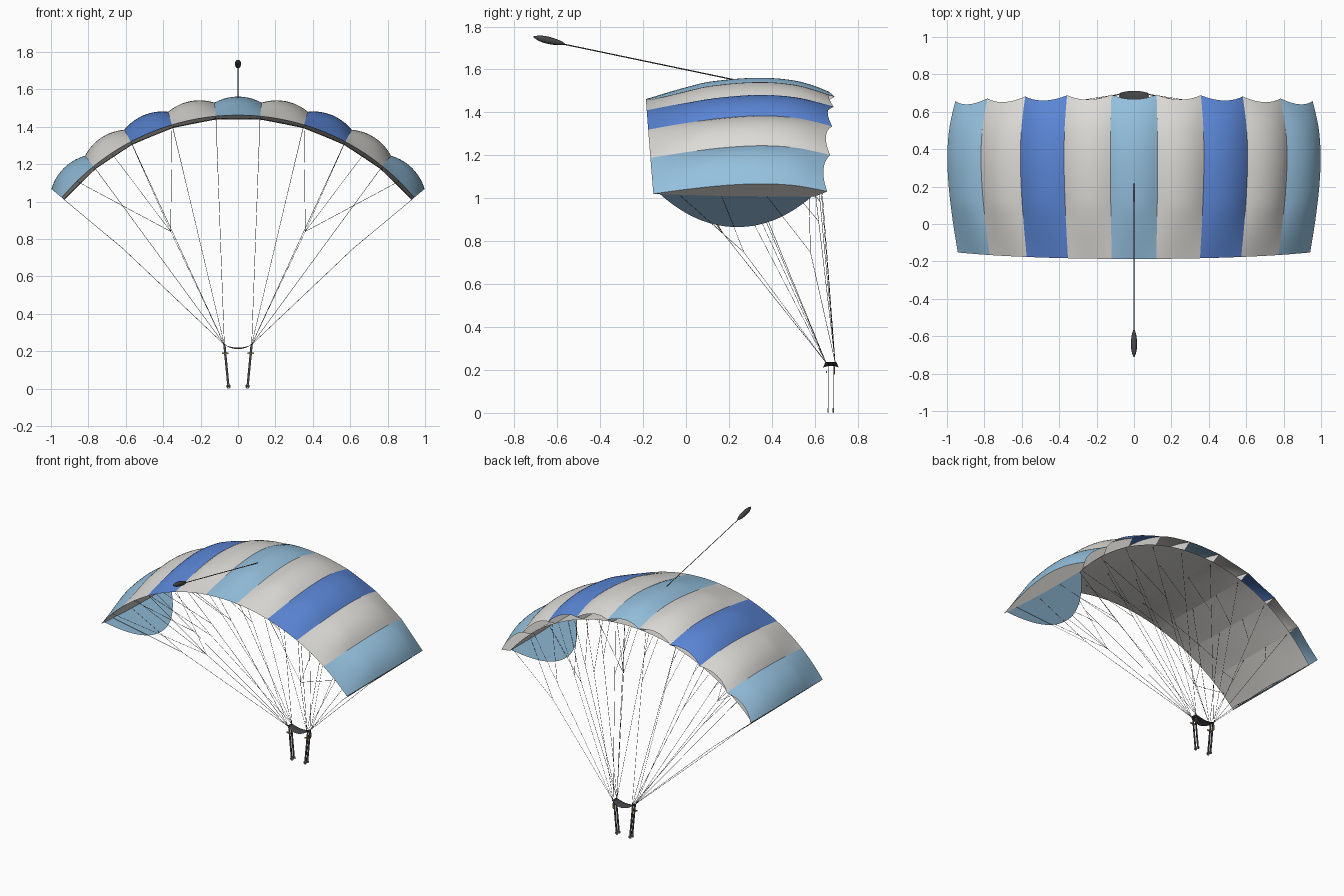
import bpy, math
from mathutils import Vector

if "Cube" in bpy.data.objects:
    bpy.data.objects.remove(bpy.data.objects["Cube"])

# ---------- materials ----------
def material(name, r, g, b):
    m = bpy.data.materials.new(name)
    m.diffuse_color = (r, g, b, 1)
    m.use_nodes = True
    m.node_tree.nodes["Principled BSDF"].inputs["Base Color"].default_value = m.diffuse_color
    return m

LIGHT = material("light blue fabric", 0.30, 0.53, 0.73)
WHITE = material("white fabric", 0.72, 0.71, 0.68)
BLUE = material("blue fabric", 0.105, 0.24, 0.68)
DARK = material("dark webbing", 0.06, 0.06, 0.065)
CORD = material("grey cord", 0.10, 0.10, 0.10)
METAL = material("steel", 0.40, 0.40, 0.40)
TAN = material("tan toggle", 0.42, 0.32, 0.10)

# ---------- helpers ----------
def mesh_object(name, verts, faces, mat, smooth=True):
    me = bpy.data.meshes.new(name)
    me.from_pydata([tuple(v) for v in verts], [], faces)
    me.materials.append(mat)
    for p in me.polygons:
        p.use_smooth = smooth
    ob = bpy.data.objects.new(name, me)
    bpy.context.collection.objects.link(ob)
    return ob

def patch(name, f, nu, nv, mat, flip=False):
    """Grid surface from f(u, v) with u and v in 0..1."""
    verts = [f(i / nu, j / nv) for i in range(nu + 1) for j in range(nv + 1)]
    n, faces = nv + 1, []
    for i in range(nu):
        for j in range(nv):
            q = (i * n + j, (i + 1) * n + j, (i + 1) * n + j + 1, i * n + j + 1)
            faces.append(q[::-1] if flip else q)
    return mesh_object(name, verts, faces, mat)

def cords(name, paths, radius, mat):
    cu = bpy.data.curves.new(name, 'CURVE')
    cu.dimensions = '3D'
    cu.bevel_depth = radius
    cu.bevel_resolution = 0
    for path in paths:
        s = cu.splines.new('POLY')
        s.points.add(len(path) - 1)
        for pt, co in zip(s.points, path):
            pt.co = (*co, 1)
    cu.materials.append(mat)
    ob = bpy.data.objects.new(name, cu)
    bpy.context.collection.objects.link(ob)
    bpy.ops.object.select_all(action='DESELECT')
    ob.select_set(True)
    bpy.context.view_layer.objects.active = ob
    bpy.ops.object.convert(target='MESH')

def strap(name, p, q, wx, wy, mat):
    verts = [(c[0] + sx * wx, c[1] + sy * wy, c[2]) for c in (p, q)
             for sx, sy in ((-1, -1), (1, -1), (1, 1), (-1, 1))]
    faces = [(3, 2, 1, 0), (4, 5, 6, 7)] + [
        (k, (k + 1) % 4, (k + 1) % 4 + 4, k + 4) for k in range(4)]
    mesh_object(name, verts, faces, mat, False)

# ---------- canopy shape: arch about a centre, wing section along y ----------
CELLS, CENTRE = 9, 0.236
AMAX = math.radians(50.2)
STEP = 2 * AMAX / CELLS
TOP = [(0, 1.226), (.2, 1.260), (.42, 1.288), (.62, 1.299), (.8, 1.288), (.92, 1.264), (1, 1.243)]

def polar(a, r, y):
    return Vector((r * math.sin(a), y, CENTRE + r * math.cos(a)))

def top_radius(t):
    # smooth interpolation through the section points
    for k in range(len(TOP) - 1):
        (t0, r0), (t1, r1) = TOP[k], TOP[k + 1]
        if t <= t1:
            def slope(i):
                a, b = TOP[max(i - 1, 0)], TOP[min(i + 1, len(TOP) - 1)]
                return (b[1] - a[1]) / (b[0] - a[0])
            s, h = (t - t0) / (t1 - t0), t1 - t0
            return ((2*s**3 - 3*s*s + 1) * r0 + (s**3 - 2*s*s + s) * h * slope(k)
                    + (3*s*s - 2*s**3) * r1 + (s**3 - s*s) * h * slope(k + 1))
    return TOP[-1][1]

def bottom_radius(t):
    return 1.226 - 0.018 * math.sin(math.pi / 2 * min(1, t * 1.5))

def tail_y(a):
    return -0.187 + 0.035 * (a / AMAX) ** 2

def nose_y(a):
    return 0.692 - 0.034 * (a / AMAX) ** 2

def upper(a, t, belly=0.0):
    bulge = belly * 0.028 * min(1, 3.2 * t) * (1 - 0.4 * t ** 4)
    y = tail_y(a) + t * (nose_y(a) - 0.025 * belly * t ** 6 - tail_y(a))
    return polar(a, top_radius(t) + bulge, y)

def lower(a, t, belly=0.0):
    y = tail_y(a) + t * (nose_y(a) - 0.055 - tail_y(a))
    return polar(a, bottom_radius(t) - belly * 0.005 * math.sin(math.pi * t), y)

# ---------- canopy cells ----------
scheme = [LIGHT, WHITE, BLUE, WHITE, LIGHT, WHITE, BLUE, WHITE, LIGHT]
for c in range(CELLS):
    a0 = -AMAX + c * STEP
    def skin(f):
        return lambda u, v: f(a0 + u * STEP, v, 1 - (2 * u - 1) ** 2)
    patch(f"canopy_top_{c + 1}", skin(upper), 10, 24, scheme[c])
    patch(f"canopy_underside_{c + 1}", skin(lower), 10, 16, WHITE, True)

# ---------- ribs between the skins ----------
for s in range(CELLS + 1):
    a = -AMAX + s * STEP
    patch(f"rib_{s + 1}", lambda u, v: lower(a, u).lerp(upper(a, u), v), 20, 1, WHITE, s < 5)

# ---------- stabilizer panels under the tips ----------
for side, label in ((-1, "left"), (1, "right")):
    def panel(u, v):
        t = 0.04 + 0.94 * u
        p = lower(side * AMAX, t)
        drop = v * 0.225 * (1 - abs(2 * u - 1) ** 2.1)
        return polar(side * AMAX, bottom_radius(t) - drop, p.y)
    patch(f"stabilizer_{label}", panel, 28, 3, LIGHT, side > 0)

# ---------- suspension and brake lines ----------
thin = []
for side in (-1, 1):
    front, rear = Vector((side * .073, .695, .235)), Vector((side * .073, .652, .235))
    for k in range(5):
        a = side * (k + 0.5) * STEP
        for base, main, branch in ((front, 0.96, 0.70), (rear, 0.42, 0.16)):
            end = lower(a, main)
            joint = base.lerp(end, 0.70)
            if k == 4:
                # the outer lines meet the lower rim of the stabilizer
                joint = polar(a, 0.80, 0.58 if base is front else 0.27)
            thin += [(base, joint, end), (joint, lower(a, branch))]
    brake = Vector((side * .36, .17, .84))
    thin.append((rear, brake))
    for k in (1.5, 2.5, 3.0, 4.0):
        thin.append((brake, lower(side * k * STEP, 0.02)))
cords("suspension_lines", thin, 0.0011, CORD)

# ---------- slider ----------
def slider(u, v):
    s, w = 2 * u - 1, 2 * v - 1
    mid = 1 - s * s
    return Vector((s * .078, .675 + w * (.025 + .012 * mid),
                   .237 - .026 * mid + .008 * mid * (1 - w * w)))
patch("slider", slider, 14, 8, DARK)

# ---------- risers, rings and toggles ----------
for side, label in ((-1, "left"), (1, "right")):
    for y, place in ((.662, "rear"), (.686, "front")):
        strap(f"riser_{label}_{place}", (side * .051, y, .008), (side * .073, y, .238),
              .006, .0015, DARK)
        bpy.ops.mesh.primitive_torus_add(
            major_radius=.009, minor_radius=.003, major_segments=16, minor_segments=6,
            location=(side * .051, y, .012), rotation=(math.pi / 2, 0, 0))
        ring = bpy.context.object
        ring.name = f"riser_ring_{label}_{place}"
        ring.data.materials.append(METAL)
    strap(f"toggle_{label}", (side * .069, .655, .186), (side * .069, .655, .194),
          .017, .003, TAN)
    strap(f"toggle_loop_{label}", (side * .071, .692, .178), (side * .072, .692, .215),
          .004, .003, TAN)

# ---------- bridle and pilot chute ----------
cords("bridle", [((0, .22, 1.553), (0, -.59, 1.722))], 0.0028, CORD)

axis = Vector((0, -.145, .034))
start, length = Vector((0, -.565, 1.718)), 12
section = [.003, .008, .011, .0135, .015, .016, .0165, .0165, .016, .0145, .012, .008, .003]
rot = axis.to_track_quat('Z', 'Y')
verts, faces, N = [], [], 12
for i, r in enumerate(section):
    for k in range(N):
        b = 2 * math.pi * k / N
        verts.append(start + axis * (i / length) + rot @ Vector((r * math.cos(b), r * math.sin(b), 0)))
for i in range(length):
    for k in range(N):
        n = (k + 1) % N
        faces.append((i * N + k, i * N + n, (i + 1) * N + n, (i + 1) * N + k))
faces += [tuple(range(N))[::-1], tuple(range(length * N, length * N + N))]
mesh_object("pilot_chute", verts, faces, DARK)
